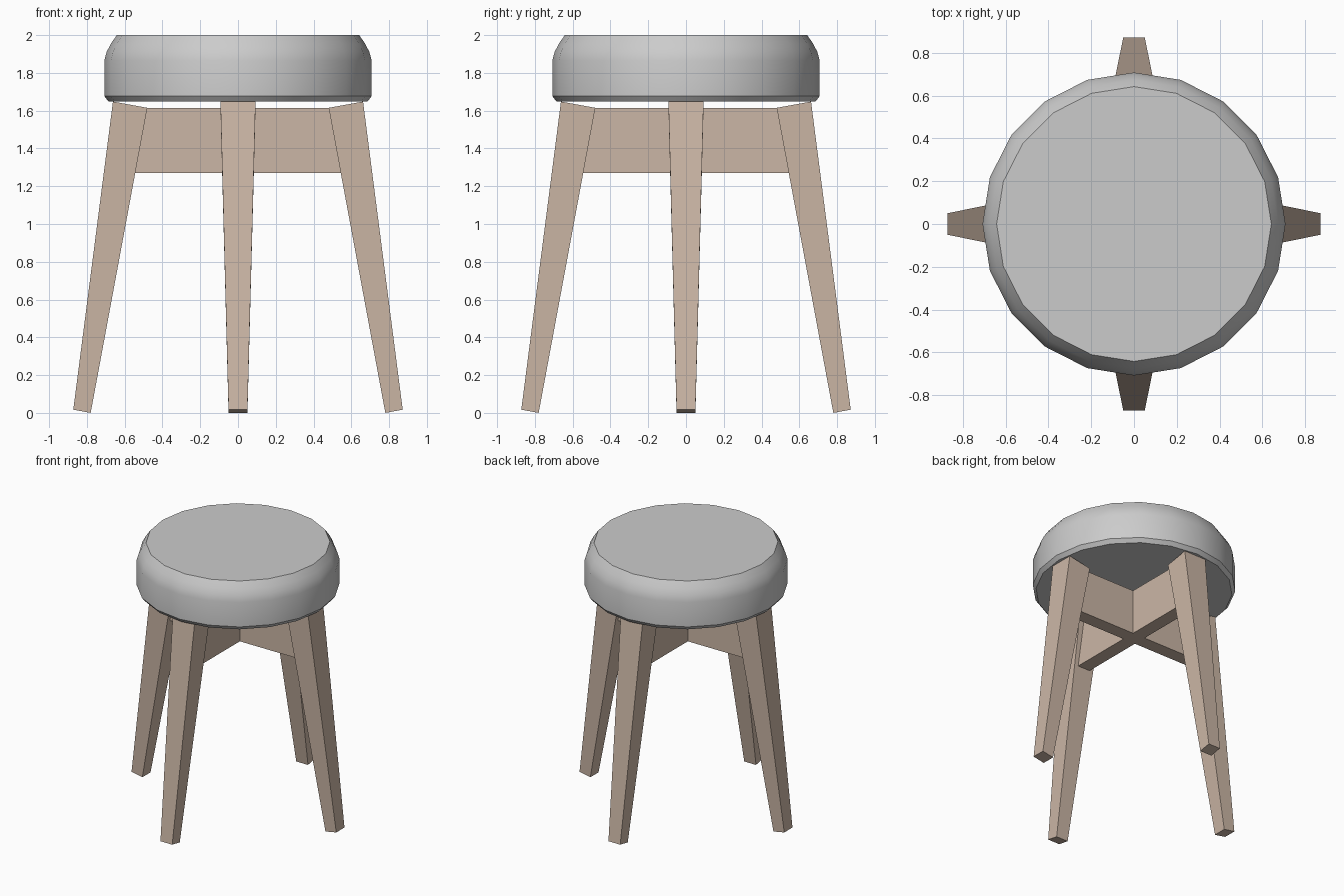
import bpy, bmesh, math
from mathutils import Matrix

if "Cube" in bpy.data.objects:
    bpy.data.objects.remove(bpy.data.objects["Cube"])

wood = bpy.data.materials.new("pale_wood")
wood.diffuse_color = (0.60, 0.47, 0.38, 1)
wood.use_nodes = True
wood.node_tree.nodes["Principled BSDF"].inputs["Base Color"].default_value = wood.diffuse_color


def make_object(name, bm, mat=None):
    bmesh.ops.recalc_face_normals(bm, faces=bm.faces)
    me = bpy.data.meshes.new(name)
    bm.to_mesh(me)
    bm.free()
    ob = bpy.data.objects.new(name, me)
    bpy.context.collection.objects.link(ob)
    if mat:
        me.materials.append(mat)
    return ob


def slab(name, outline, angle):
    """Solid from a side outline of (radius, z, half width), turned about z."""
    bm = bmesh.new()
    left = [bm.verts.new((r, -w, z)) for r, z, w in outline]
    right = [bm.verts.new((r, w, z)) for r, z, w in outline]
    bm.faces.new(left)
    bm.faces.new(right[::-1])
    n = len(outline)
    for i in range(n):
        j = (i + 1) % n
        bm.faces.new((left[i], left[j], right[j], right[i]))
    bm.transform(Matrix.Rotation(angle, 4, 'Z'))
    return make_object(name, bm, wood)


# Round cushion: 20-sided lathe of a rounded profile
SIDES = 20
profile = [(0.685, 1.648), (0.708, 1.677), (0.708, 1.865),
           (0.695, 1.912), (0.674, 1.953), (0.642, 2.0)]
bm = bmesh.new()
rings = [[bm.verts.new((r * math.cos(math.tau * i / SIDES),
                        r * math.sin(math.tau * i / SIDES), z))
          for i in range(SIDES)] for r, z in profile]
for a, b in zip(rings, rings[1:]):
    for i in range(SIDES):
        j = (i + 1) % SIDES
        bm.faces.new((a[i], a[j], b[j], b[i]))
bm.faces.new(rings[0])
bm.faces.new(rings[-1])
seat = make_object("seat", bm)
bpy.context.view_layer.objects.active = seat
seat.select_set(True)
bpy.ops.object.shade_smooth_by_angle(angle=math.radians(30))

# Four splayed, tapered legs
leg = [(0.78, 0.0, 0.05), (0.872, 0.017, 0.05),
       (0.662, 1.648, 0.093), (0.48, 1.615, 0.093)]
for i, side in enumerate(("right", "back", "left", "front")):
    slab(side + "_leg", leg, i * math.pi / 2)

# Two crossing braces, ends slanted to run just inside the legs
T = 0.052
brace = [(-0.56, 1.27, T), (0.56, 1.27, T), (0.495, 1.613, T), (-0.495, 1.613, T)]
slab("side_brace", brace, 0)
slab("front_back_brace", brace, math.pi / 2)
